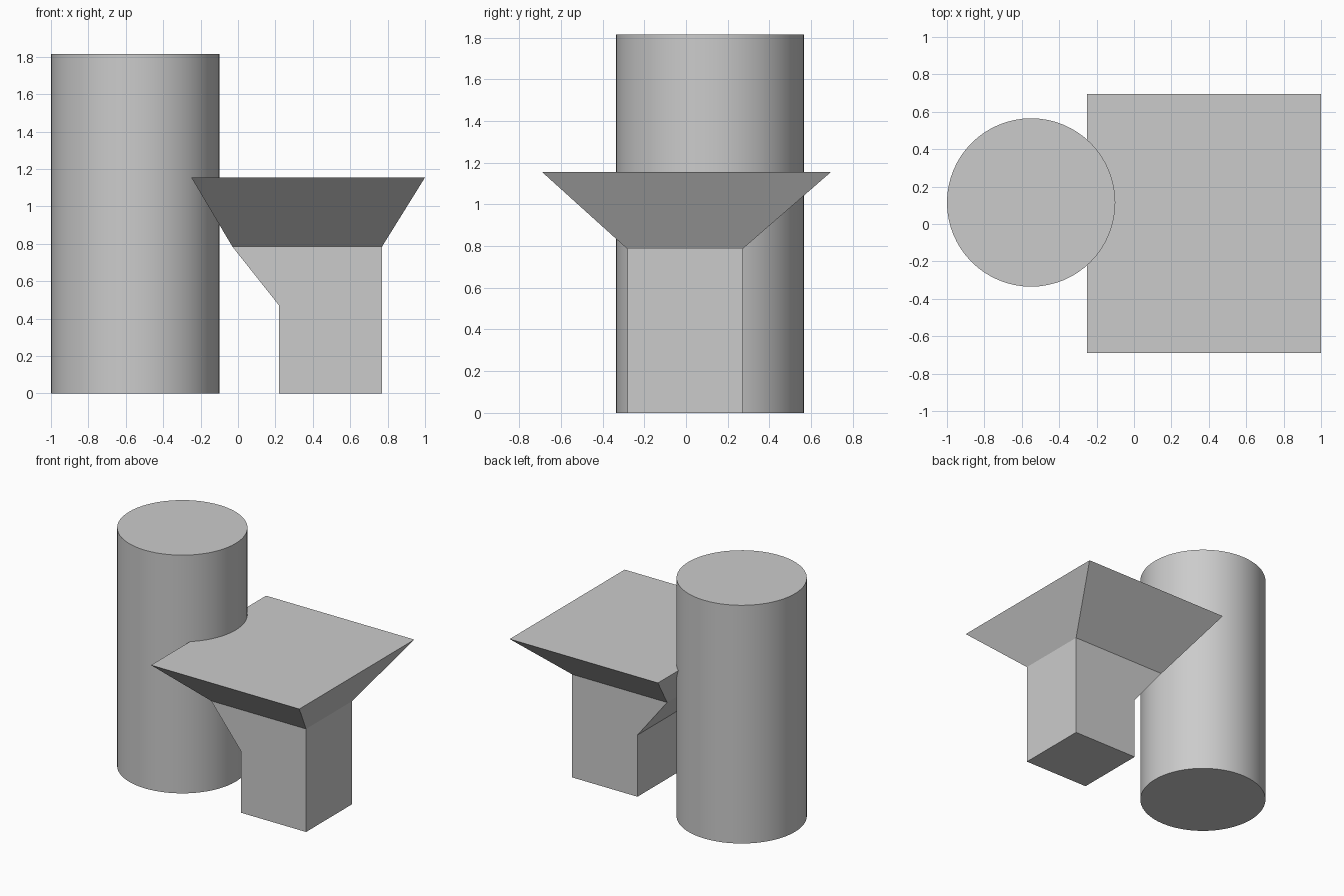
import bpy
import bmesh
import math

cube = bpy.data.objects.get("Cube")
if cube:
    bpy.data.objects.remove(cube, do_unlink=True)

grey = bpy.data.materials.new("plain_grey")
grey.use_nodes = True
GREY = (0.6, 0.6, 0.6, 1.0)
grey.diffuse_color = GREY
grey.node_tree.nodes["Principled BSDF"].inputs["Base Color"].default_value = GREY


def loft(name, bottom, top):
    """Solid between two matching loops of points."""
    bm = bmesh.new()
    low = [bm.verts.new(p) for p in bottom]
    high = [bm.verts.new(p) for p in top]
    bm.faces.new(low)
    bm.faces.new(high)
    for i in range(len(low)):
        j = (i + 1) % len(low)
        bm.faces.new((low[i], low[j], high[j], high[i]))
    bmesh.ops.recalc_face_normals(bm, faces=bm.faces)
    mesh = bpy.data.meshes.new(name)
    bm.to_mesh(mesh)
    bm.free()
    mesh.materials.append(grey)
    obj = bpy.data.objects.new(name, mesh)
    bpy.context.collection.objects.link(obj)
    return obj


def rectangle(x0, x1, y0, y1, z):
    return [(x0, y0, z), (x1, y0, z), (x1, y1, z), (x0, y1, z)]


# Tall round column
HEIGHT = 1.815
bpy.ops.mesh.primitive_cylinder_add(vertices=64, radius=0.45, depth=HEIGHT,
                                    location=(-0.55, 0.115, HEIGHT / 2))
column = bpy.context.object
column.name = "round_column"
column.data.materials.append(grey)
bpy.ops.object.shade_smooth_by_angle(angle=math.radians(30))

# Square post with a sloped haunch towards the column
FRONT, BACK, NECK = -0.28, 0.27, 0.785
profile = [(0.22, 0), (0.77, 0), (0.77, NECK), (-0.03, NECK), (0.22, 0.47)]
loft("haunched_post",
     [(x, FRONT, z) for x, z in profile],
     [(x, BACK, z) for x, z in profile])

# Flared cap with a flat top, running into the column
loft("flared_cap",
     rectangle(-0.03, 0.77, FRONT, BACK, NECK),
     rectangle(-0.25, 1.0, -0.69, 0.695, 1.155))
